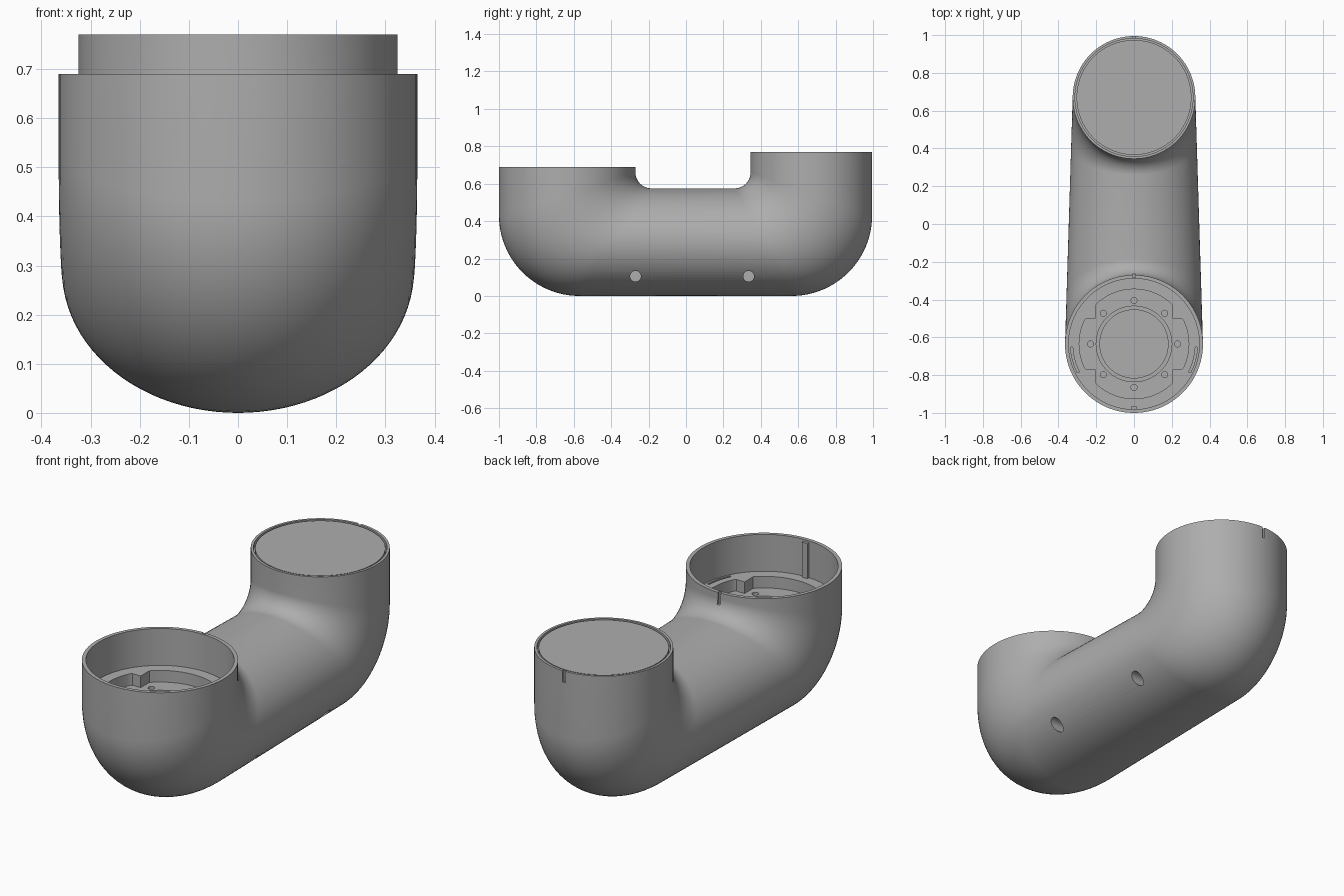
import bpy, bmesh, math
from mathutils import Vector

cube = bpy.data.objects.get("Cube")
if cube:
    bpy.data.objects.remove(cube, do_unlink=True)

grey = bpy.data.materials.new("mid grey")
grey.use_nodes = True
grey.diffuse_color = (0.42, 0.42, 0.42, 1)
grey.node_tree.nodes["Principled BSDF"].inputs["Base Color"].default_value = grey.diffuse_color

SEG = 96
FRONT_Y, BACK_Y = -0.635, 0.67
FRONT_TOP, BACK_TOP = 0.69, 0.77
LEDGE, FLOOR = 0.50, 0.44


def loft(name, rings):
    """Closed skin through rings of equal length."""
    bm = bmesh.new()
    loops = [[bm.verts.new(p) for p in ring] for ring in rings]
    n = len(loops[0])
    for a, b in zip(loops, loops[1:]):
        for i in range(n):
            j = (i + 1) % n
            bm.faces.new((a[i], a[j], b[j], b[i]))
    bm.faces.new(loops[0])
    bm.faces.new(loops[-1])
    bmesh.ops.recalc_face_normals(bm, faces=bm.faces)
    mesh = bpy.data.meshes.new(name)
    bm.to_mesh(mesh)
    bm.free()
    mesh.materials.append(grey)
    ob = bpy.data.objects.new(name, mesh)
    bpy.context.collection.objects.link(ob)
    return ob


def prism(name, outline, z0, z1):
    return loft(name, [[(x, y, z) for x, y in outline] for z in (z0, z1)])


def circle(r, cx=0, cy=0, n=SEG):
    return [(cx + r * math.cos(math.tau * i / n), cy + r * math.sin(math.tau * i / n))
            for i in range(n)]


def box(cx, cy, w, d):
    return [(cx + sx * w / 2, cy + sy * d / 2)
            for sx, sy in ((-1, -1), (1, -1), (1, 1), (-1, 1))]


def cut(target, cutter):
    """Subtract the cutter and remove it."""
    mod = target.modifiers.new("cut", "BOOLEAN")
    mod.operation, mod.solver, mod.object = "DIFFERENCE", "EXACT", cutter
    bpy.context.view_layer.objects.active = target
    bpy.ops.object.modifier_apply(modifier=mod.name)
    bpy.data.objects.remove(cutter, do_unlink=True)


def smooth(ob):
    bpy.ops.object.select_all(action="DESELECT")
    ob.select_set(True)
    bpy.context.view_layer.objects.active = ob
    bpy.ops.object.shade_smooth_by_angle(angle=math.radians(30))


# Body: ellipses spanning an inner and an outer side profile
def elbow(side, y_in, y_out, top):
    """Pairs of inner and outer (y, z) points from the rim round to the level tube."""
    r_in, r_out, z_tube = 0.085, 0.43, 0.575
    pairs = [((y_in, top), (y_out, top))]
    steps = 24
    for i in range(steps + 1):
        a = math.pi / 2 * i / steps
        c, s = math.cos(a), math.sin(a)
        inner = (y_in - side * r_in * (1 - c), z_tube + r_in * (1 - s))
        outer = (y_out - side * r_out * (1 - c), r_out * (1 - s))
        pairs.append((inner, outer))
    return pairs


pairs = elbow(-1, -0.27, -1.0, FRONT_TOP) + elbow(1, 0.345, 0.995, BACK_TOP)[::-1]
rings = []
for inner, outer in pairs:
    p, q = Vector((0, *inner)), Vector((0, *outer))
    mid, half = (p + q) / 2, (q - p) / 2
    width = 0.3455 - 0.031 * mid.y
    rings.append([mid + half * math.cos(math.tau * i / SEG)
                  + Vector((width * math.sin(math.tau * i / SEG), 0, 0)) for i in range(SEG)])
body = loft("tube_body", rings)

# Open front socket with a stepped recess whose four corners stay filled
cut(body, prism("bore", circle(0.346, 0, FRONT_Y), LEDGE, 0.9))
disc = circle(0.29)
clamp = lambda v, m: max(-m, min(m, v))
cut(body, prism("recess_long", [(clamp(x, 0.205), y + FRONT_Y) for x, y in disc], FLOOR, 0.6))
cut(body, prism("recess_wide", [(x, clamp(y, 0.135) + FRONT_Y) for x, y in disc], FLOOR, 0.6))
cut(body, prism("plate_groove", circle(0.2, 0, FRONT_Y), FLOOR - 0.02, 0.6))

# Ring of screw holes in the recess floor
for x, y in circle(0.23, 0, FRONT_Y, 8):
    cut(body, prism("screw_hole", circle(0.016, x, y, 20), FLOOR - 0.03, FLOOR + 0.02))

# Curved slots in the ledge
for side in (-1, 1):
    angles = [math.radians(-3 - 3 * i) for i in range(9)]
    arc = [(r, a) for r, run in ((0.325, angles), (0.336, angles[::-1])) for a in run]
    slot = [(side * r * math.cos(a), FRONT_Y + r * math.sin(a)) for r, a in arc]
    cut(body, prism("ledge_slot", slot, LEDGE - 0.02, LEDGE + 0.02))

# Rim slits
cut(body, prism("front_slit", box(0, -0.27, 0.016, 0.024), FRONT_TOP - 0.06, 0.8))
cut(body, prism("back_slit", box(0, 0.995, 0.016, 0.024), BACK_TOP - 0.06, 0.9))

# Lid groove in the back tower
cut(body, prism("lid_groove", circle(0.312, 0, BACK_Y), BACK_TOP - 0.025, 0.9))

# Fixing holes low on one flank
for y in (-0.27, 0.335):
    ring = circle(0.029, y, 0.105, 32)
    cut(body, loft("fixing_hole", [[(x, a, b) for a, b in ring] for x in (0.16, 0.45)]))

# Separate inserts
lid = prism("back_lid", circle(0.304, 0, BACK_Y), BACK_TOP - 0.03, BACK_TOP - 0.003)
plate = prism("socket_centre_plate", circle(0.183, 0, FRONT_Y), FLOOR - 0.03, FLOOR)
rib = prism("socket_rib", box(0, FRONT_Y - 0.34, 0.03, 0.016), LEDGE - 0.01, FRONT_TOP - 0.01)

for ob in (body, lid, plate, rib):
    smooth(ob)
